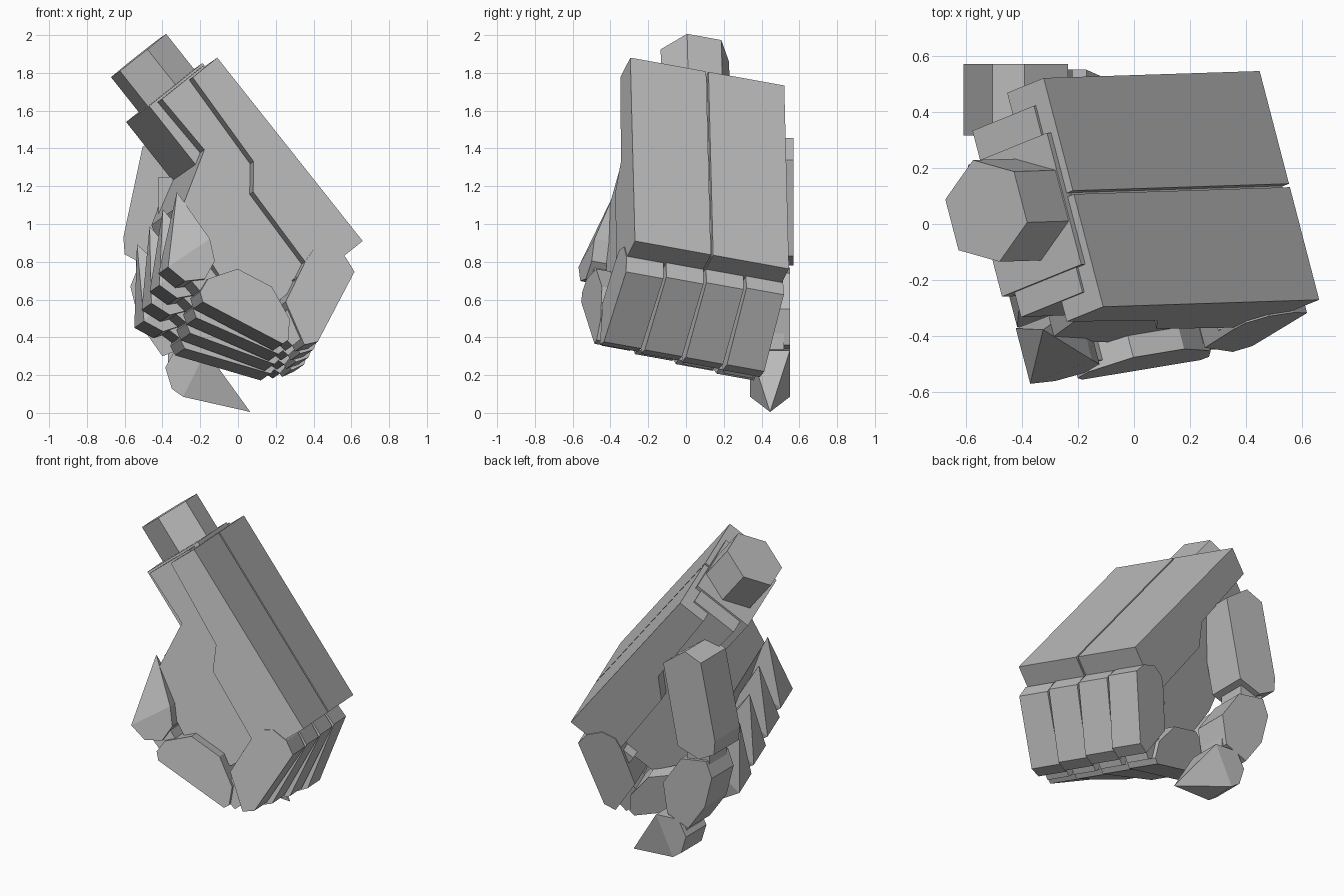
import bpy
import bmesh
from math import pi
from mathutils import Matrix, Vector

old = bpy.data.objects.get("Cube")
if old:
    bpy.data.objects.remove(old, do_unlink=True)

grey = bpy.data.materials.new("plain grey")
grey.use_nodes = True
colour = (0.5, 0.5, 0.5, 1)
grey.diffuse_color = colour
grey.node_tree.nodes["Principled BSDF"].inputs["Base Color"].default_value = colour

# Hand frame: along the forearm, out of the hand's back, across the knuckles
along = Vector((-0.621, -0.02, 0.783)).normalized()
across = Vector((-0.246, 0.953, -0.175))
across = (across - across.dot(along) * along).normalized()
out = across.cross(along)
HAND = Matrix.Translation((0.66, -0.27, 0.91)) @ Matrix((along, out, across)).transposed().to_4x4()
# Thumb frame: profile in the upright plane, thickness along y
THUMB = Matrix(((1, 0, 0, 0), (0, 0, 1, 0), (0, 1, 0, 0), (0, 0, 0, 1)))


def finish(name, bm):
    bmesh.ops.recalc_face_normals(bm, faces=bm.faces[:])
    mesh = bpy.data.meshes.new(name)
    bm.to_mesh(mesh)
    bm.free()
    mesh.materials.append(grey)
    obj = bpy.data.objects.new(name, mesh)
    bpy.context.collection.objects.link(obj)


def prism(name, profile, lo, hi, frame):
    """Extrude a profile between two depths of a frame."""
    bm = bmesh.new()
    rings = [[bm.verts.new(frame @ Vector((a, b, d))) for a, b in profile] for d in (lo, hi)]
    bm.faces.new(rings[0])
    bm.faces.new(rings[1][::-1])
    for i in range(len(profile)):
        j = (i + 1) % len(profile)
        bm.faces.new((rings[0][i], rings[0][j], rings[1][j], rings[1][i]))
    finish(name, bm)


def claw(name, profile, apex, lo, hi, frame):
    """Pointed tip: hull of an extruded profile and one apex."""
    bm = bmesh.new()
    for d in (lo, hi):
        for a, b in profile:
            bm.verts.new(frame @ Vector((a, b, d)))
    bm.verts.new(frame @ Vector((*apex, (lo + hi) / 2)))
    bmesh.ops.convex_hull(bm, input=bm.verts[:])
    bmesh.ops.dissolve_limit(bm, angle_limit=0.02, verts=bm.verts[:], edges=bm.edges[:])
    finish(name, bm)


def box(name, a0, a1, b0, b1, lo, hi, frame):
    prism(name, [(a0, b0), (a1, b0), (a1, b1), (a0, b1)], lo, hi, frame)


# Stepped armour on the back of the hand, split by a groove
armour = [(0, 0), (1.239, 0), (1.239, -0.175), (0.69, -0.2), (0.566, -0.307), (0, -0.325)]
prism("armour_front_half", armour, 0, 0.421, HAND)
prism("armour_back_half", armour, 0.434, 0.855, HAND)
box("armour_groove_floor", 0.01, 1.22, -0.16, -0.025, 0.4, 0.45, HAND)

# Palm with flared heel, wrist core and hexagonal shaft
palm = [(0.03, -0.1), (1.25, -0.065), (1.25, -0.36), (0.9, -0.35),
        (0.75, -0.62), (0.52, -0.7), (0.3, -0.72), (0.03, -0.56)]
prism("palm", palm, 0.075, 0.772, HAND)
box("wrist_core", 0.84, 1.262, -0.41, -0.03, 0.168, 0.66, HAND)

bm = bmesh.new()
bmesh.ops.create_cone(bm, cap_ends=True, segments=6, radius1=0.19, radius2=0.19, depth=0.5,
                      matrix=HAND @ Matrix.Translation((1.25, -0.2, 0.427))
                      @ Matrix.Rotation(pi / 2, 4, "Y") @ Matrix.Rotation(pi / 6, 4, "Z"))
finish("wrist_shaft", bm)

# Four curled fingers, each opened a little more than the one before
knuckle = [(0.127, -0.247), (0.089, -0.17), (-0.008, -0.132), (-0.1, -0.144),
           (-0.267, -0.545), (-0.235, -0.613), (0.004, -0.547), (0.107, -0.319)]
middle = [(0.357, -0.806), (0.3, -0.642), (0.113, -0.555), (-0.079, -0.588),
          (-0.162, -0.666), (-0.159, -0.704), (0.278, -0.907), (0.329, -0.885)]
tip = [(0.516, -0.659), (0.408, -0.714), (0.367, -0.819), (0.424, -0.913), (0.538, -0.938)]
lower_joint = [(-0.02, -0.5), (-0.2, -0.56), (-0.2, -0.66), (-0.06, -0.68)]
upper_joint = [(0.3, -0.75), (0.26, -0.87), (0.45, -0.88), (0.44, -0.75)]
pivot = Matrix.Translation((0.05, -0.2, 0))
for i, finger in enumerate(("index", "middle", "ring", "little")):
    frame = HAND @ pivot @ Matrix.Rotation(-0.067 * i, 4, "Z") @ pivot.inverted()
    lo = -0.006 + 0.22 * i
    hi = lo + 0.207
    prism(finger + "_knuckle", knuckle, lo, hi, frame)
    prism(finger + "_middle", middle, lo, hi, frame)
    claw(finger + "_tip", tip, (0.817, -0.608), lo, hi, frame)
    prism(finger + "_lower_joint", lower_joint, lo + 0.025, hi - 0.025, frame)
    prism(finger + "_upper_joint", upper_joint, lo + 0.025, hi - 0.025, frame)

# Knuckle axle closing the gaps between the fingers
box("knuckle_axle", -0.03, 0.07, -0.42, -0.2, 0.02, 0.84, HAND)

# Thumb hanging at the back edge of the palm
thumb_base = [(-0.235, 1.34), (-0.39, 1.455), (-0.505, 1.41), (-0.607, 0.93),
              (-0.6, 0.84), (-0.49, 0.78), (-0.34, 0.83)]
thumb_middle = [(-0.35, 0.74), (-0.53, 0.77), (-0.57, 0.67), (-0.52, 0.47),
                (-0.4, 0.3), (-0.25, 0.36), (-0.22, 0.55)]
thumb_tip = [(-0.17, 0.33), (-0.33, 0.34), (-0.385, 0.24), (-0.35, 0.127), (-0.29, 0.085)]
prism("thumb_base", thumb_base, 0.315, 0.57, THUMB)
prism("thumb_middle", thumb_middle, 0.325, 0.55, THUMB)
claw("thumb_tip", thumb_tip, (0.065, 0.005), 0.34, 0.55, THUMB)
box("thumb_upper_joint", -0.54, -0.38, 0.68, 0.88, 0.35, 0.53, THUMB)
box("thumb_lower_joint", -0.37, -0.24, 0.25, 0.42, 0.36, 0.52, THUMB)
box("thumb_mount", -0.42, -0.33, 1.05, 1.25, 0.2, 0.4, THUMB)
